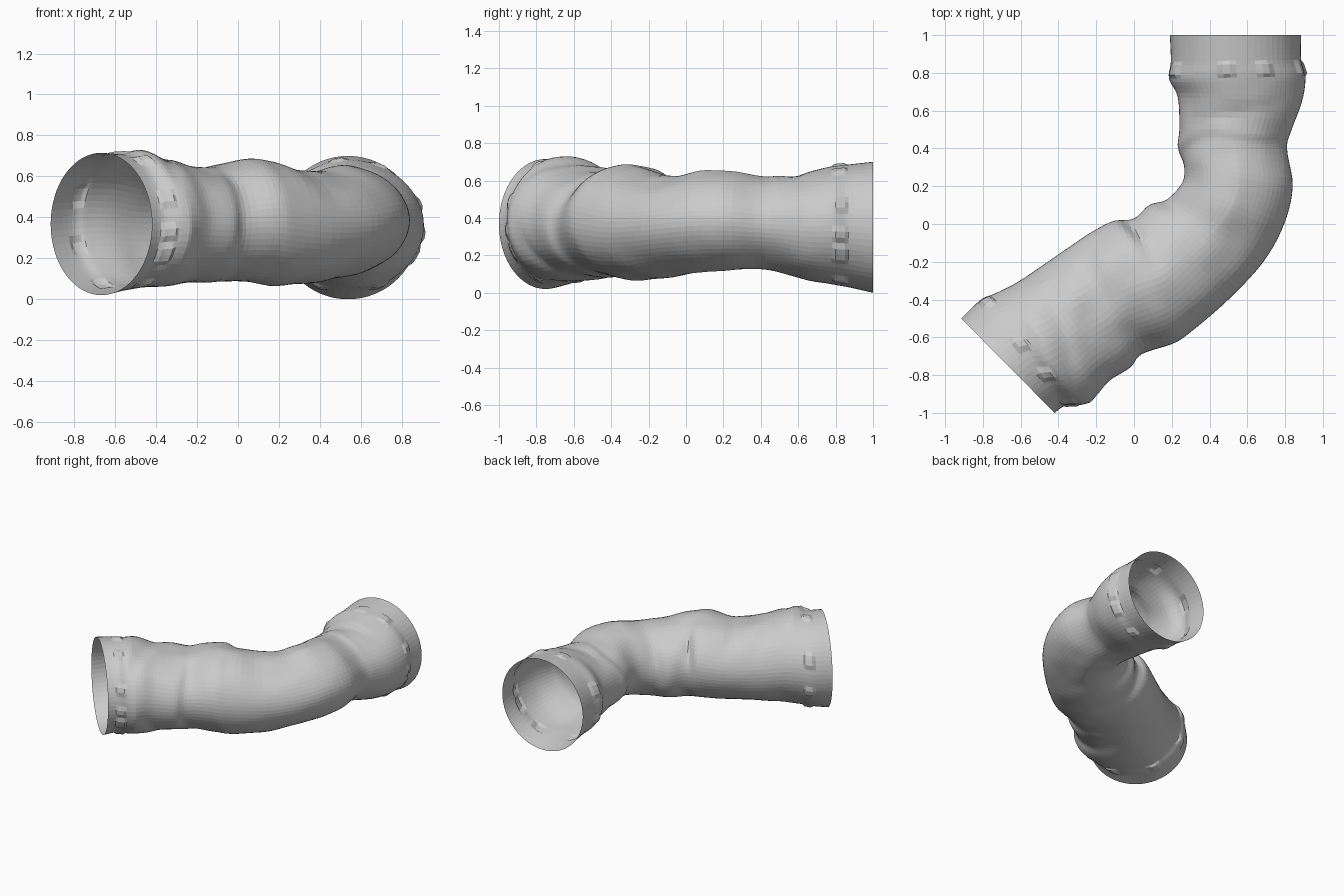
import bpy, bmesh, math
from mathutils import Vector, noise

# Cross-section stations: inner x, y, outer x, y, bottom z, top z
STATIONS = [
    (.19, 1.0, .885, 1.0, .00, .70), (.195, .86, .885, .87, .03, .685),
    (.185, .77, .908, .78, .045, .675), (.232, .67, .89, .65, .065, .65),
    (.24, .5, .835, .5, .11, .62), (.23, .4, .81, .4, .12, .62),
    (.265, .29, .84, .2, .118, .65), (.25, .21, .795, 0, .11, .655),
    (.17, .13, .685, -.2, .095, .63), (.08, .10, .5, -.4, .07, .63),
    (0, .03, .3, -.57, .07, .672), (-.1, .02, .2, -.635, .08, .688),
    (-.22, -.04, .04, -.69, .09, .655), (-.34, -.12, -.02, -.76, .085, .645),
    (-.50, -.23, -.13, -.83, .07, .67), (-.62, -.31, -.20, -.91, .06, .705),
    (-.74, -.37, -.27, -.955, .05, .715), (-.81, -.40, -.36, -.96, .04, .71),
    (-.915, -.5, -.42, -1.0, .02, .715)]
SIDES, STEPS = 64, 5
LAST = len(STATIONS) - 1

# Cloth folds: station, angle (degrees), length along, width around, height, slant
FOLDS = [
    (15.8, 90, .6, 35, .022, -.025), (14.8, 80, .5, 35, -.016, -.025),
    (13.6, 115, .5, 30, .022, -.015), (12.0, 45, .5, 30, -.012, .012),
    (10.3, 150, .35, 25, -.025, .010), (8.0, 150, .5, 25, -.012, 0),
    (12.0, 115, .5, 25, .010, 0),
    (5.0, 150, .5, 30, -.02, .015), (4.2, 80, .3, 40, .006, -.006),
    (3.5, 100, .25, 40, -.008, .006), (9.5, -40, .8, 35, .008, .02),
    (12.5, -70, .5, 40, .008, -.015), (14.3, -40, .4, 30, -.010, .015),
    (5.5, -110, .5, 40, -.008, .01), (15.5, -20, .4, 30, .010, 0)]
# Raised strap loops on both cuffs (angles in degrees)
TABS = [(15, 28), (58, 68), (95, 102), (150, 165), (195, 207), (240, 250),
        (290, 300), (325, 338), (345, 356)]


def spline(t, k):
    i = min(int(t), LAST - 1)
    f = t - i
    p = [STATIONS[max(0, min(LAST, i + j))][k] for j in (-1, 0, 1, 2)]
    return .5 * (2 * p[1] + (p[2] - p[0]) * f
                 + (2 * p[0] - 5 * p[1] + 4 * p[2] - p[3]) * f * f
                 + (3 * p[1] - p[0] - 3 * p[2] + p[3]) * f ** 3)


def wrinkle(t, deg, pos):
    fade = max(0, min(1, (t - 1.5) / 1.5, (LAST - 1.2 - t) / 1.2))
    d = .010 * fade * noise.noise(pos * 6) * abs(math.sin(math.radians(deg)))
    for ct, ca, lt, wa, h, slant in FOLDS:
        da = (deg - ca + 180) % 360 - 180
        d += fade * h * math.exp(-((t - ct - slant * da) / lt) ** 2 - (da / wa) ** 2)
    on_strap = 1.1 < t < 1.9 or LAST - 1.7 < t < LAST - .9
    if on_strap and any(a <= deg <= b for a, b in TABS):
        d += .012
    return d


# Open bent sleeve lofted through the stations
bm = bmesh.new()
rings = []
for n in range(LAST * STEPS + 1):
    t = n / STEPS
    xi, yi, xo, yo, z0, z1 = (spline(t, k) for k in range(6))
    inner, outer = Vector((xi, yi, 0)), Vector((xo, yo, 0))
    half, mid = (outer - inner) / 2, (outer + inner) / 2
    mid.z = (z0 + z1) / 2
    side = half.normalized()
    elbow = .38 * math.exp(-((t - 6.8) / 2) ** 2)   # stretched, pointier outer bend
    ring = []
    for s in range(SIDES):
        a = 2 * math.pi * s / SIDES
        c, sn = math.cos(a), math.sin(a)
        reach = c * c ** elbow if c > 1e-6 else c
        p = mid + half * reach + Vector((0, 0, (z1 - z0) / 2 * sn))
        p += (side * c + Vector((0, 0, sn))) * wrinkle(t, math.degrees(a), p)
        ring.append(bm.verts.new(p))
    rings.append(ring)
for r0, r1 in zip(rings, rings[1:]):
    for s in range(SIDES):
        e = (s + 1) % SIDES
        bm.faces.new((r0[s], r0[e], r1[e], r1[s]))
bmesh.ops.recalc_face_normals(bm, faces=bm.faces)
mesh = bpy.data.meshes.new("sleeve")
bm.to_mesh(mesh)
bm.free()
sleeve = bpy.data.objects.new("sleeve", mesh)
bpy.context.collection.objects.link(sleeve)
